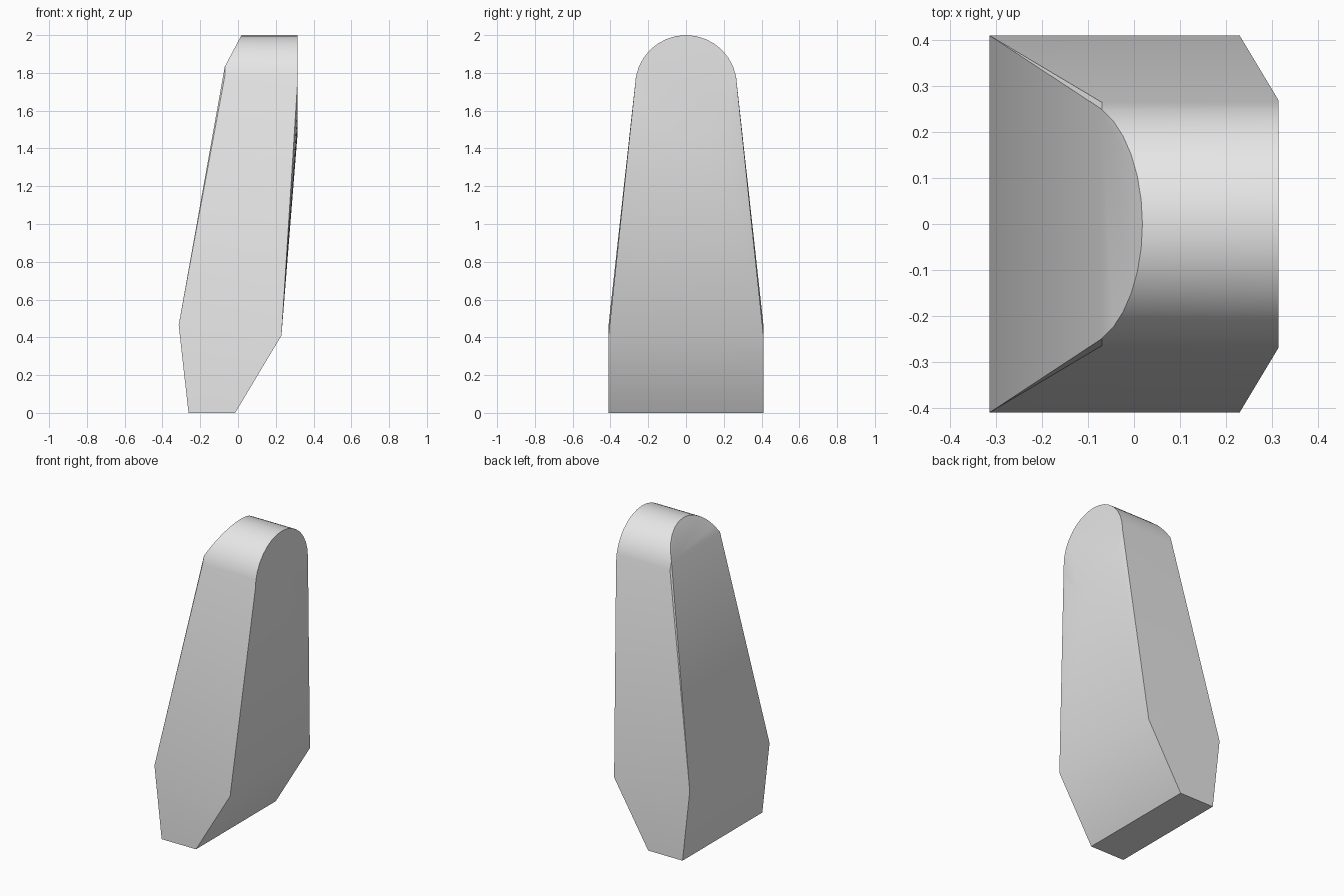
import bpy, bmesh, math

cube = bpy.data.objects.get("Cube")
if cube:
    bpy.data.objects.remove(cube, do_unlink=True)

# Material
grey = bpy.data.materials.new("plain grey")
grey.use_nodes = True
colour = (0.8, 0.8, 0.8, 1)
grey.diffuse_color = colour
grey.node_tree.nodes["Principled BSDF"].inputs["Base Color"].default_value = colour

HALF_WIDTH = 0.41
RADIUS, CENTRE_Z, SIDES = 0.27, 1.73, 32
BACK_X, FACE_X = -0.07, 0.314

bm = bmesh.new()

# Wedge-shaped foot: one x-z profile on both sides
for x, z in [(-0.262, 0), (-0.015, 0), (0.23, 0.41), (-0.314, 0.465)]:
    for side in (-1, 1):
        bm.verts.new((x, side * HALF_WIDTH, z))

# Round head lying along x, its left end chamfered near the top
chamfer_z = CENTRE_Z + RADIUS * math.sin(math.pi / 8)
for i in range(SIDES):
    angle = math.tau * i / SIDES
    y, z = RADIUS * math.cos(angle), CENTRE_Z + RADIUS * math.sin(angle)
    bm.verts.new((FACE_X, y, z))
    bm.verts.new((BACK_X + max(0, z - chamfer_z) * 0.53, y, z))

# Stretch one skin over the foot and head
hull = bmesh.ops.convex_hull(bm, input=bm.verts[:])
loose = {g for g in hull["geom_interior"] + hull["geom_unused"]
         if isinstance(g, bmesh.types.BMVert)}
bmesh.ops.delete(bm, geom=list(loose), context="VERTS")
bmesh.ops.dissolve_limit(bm, angle_limit=math.radians(0.5),
                         verts=bm.verts[:], edges=bm.edges[:])
bmesh.ops.recalc_face_normals(bm, faces=bm.faces[:])

mesh = bpy.data.meshes.new("tapered_tooth")
bm.to_mesh(mesh)
bm.free()
mesh.materials.append(grey)
tooth = bpy.data.objects.new("tapered_tooth", mesh)
bpy.context.collection.objects.link(tooth)

# Smooth head, crisp corners
bpy.ops.object.select_all(action="DESELECT")
tooth.select_set(True)
bpy.context.view_layer.objects.active = tooth
bpy.ops.object.shade_smooth_by_angle(angle=math.radians(30))
